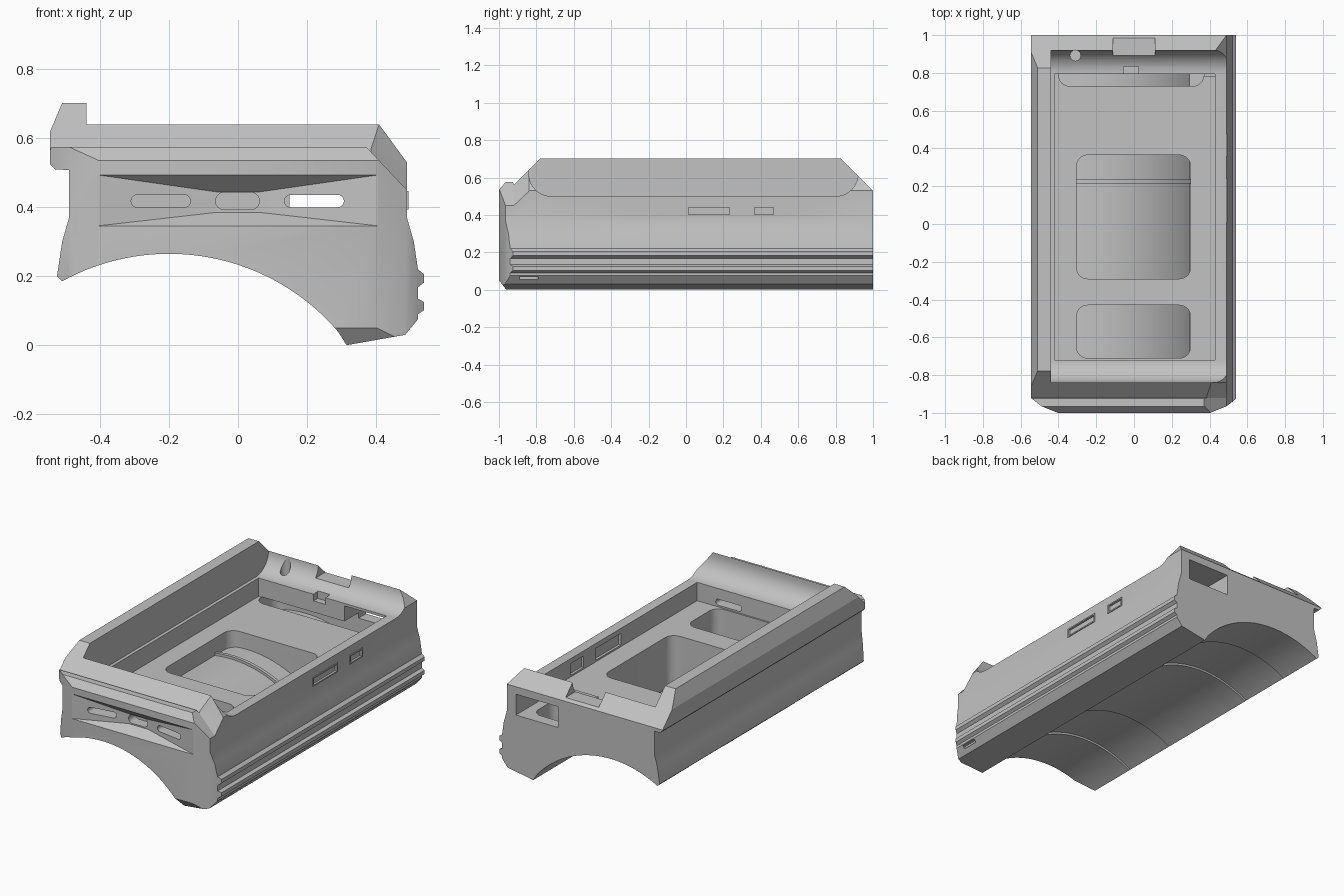
import bpy, bmesh, math
from mathutils import Vector

cube = bpy.data.objects.get("Cube")
if cube:
    bpy.data.objects.remove(cube, do_unlink=True)

gray = bpy.data.materials.new("mid gray")
gray.use_nodes = True
gray.diffuse_color = (0.54, 0.54, 0.54, 1)
gray.node_tree.nodes["Principled BSDF"].inputs["Base Color"].default_value = (0.54, 0.54, 0.54, 1)

# Centre and radius of the hollow underside, and height of the tray floor
CX, CZ, R = -0.2, -0.38, 0.645
FLOOR = 0.39


def finish(name, bm):
    bmesh.ops.recalc_face_normals(bm, faces=bm.faces)
    mesh = bpy.data.meshes.new(name)
    bm.to_mesh(mesh)
    bm.free()
    mesh.materials.append(gray)
    obj = bpy.data.objects.new(name, mesh)
    bpy.context.collection.objects.link(obj)
    return obj


def prism(name, pts, axis, a, b):
    """Extrude a flat outline along an axis from a to b."""
    place = {"x": lambda p, t: (t, p[0], p[1]),
             "y": lambda p, t: (p[0], t, p[1]),
             "z": lambda p, t: (p[0], p[1], t)}[axis]
    bm = bmesh.new()
    face = bm.faces.new([bm.verts.new(place(p, a)) for p in pts])
    geo = bmesh.ops.extrude_face_region(bm, geom=[face])["geom"]
    shift = Vector(place((0, 0), b - a))
    bmesh.ops.translate(bm, vec=shift, verts=[v for v in geo if isinstance(v, bmesh.types.BMVert)])
    return finish(name, bm)


def hull(name, points):
    bm = bmesh.new()
    for p in points:
        bm.verts.new(p)
    bmesh.ops.convex_hull(bm, input=bm.verts)
    return finish(name, bm)


def box(name, x0, x1, y0, y1, z0, z1):
    return prism(name, [(x0, y0), (x1, y0), (x1, y1), (x0, y1)], "z", z0, z1)


def arc(cx, cy, r, start, end, n):
    steps = [math.radians(start + (end - start) * i / n) for i in range(n + 1)]
    return [(cx + r * math.cos(t), cy + r * math.sin(t)) for t in steps]


def rounded(x0, x1, y0, y1, r):
    return (arc(x1 - r, y1 - r, r, 0, 90, 6) + arc(x0 + r, y1 - r, r, 90, 180, 6)
            + arc(x0 + r, y0 + r, r, 180, 270, 6) + arc(x1 - r, y0 + r, r, 270, 360, 6))


def under_arc(x0, x1, r, n=40):
    a0, a1 = (math.degrees(math.acos((x - CX) / r)) for x in (x0, x1))
    return arc(CX, CZ, r, a0, a1, n)


def combine(obj, tool, operation="DIFFERENCE"):
    mod = obj.modifiers.new("bool", "BOOLEAN")
    mod.object, mod.operation, mod.solver = tool, operation, "EXACT"
    bpy.context.view_layer.objects.active = obj
    bpy.ops.object.modifier_apply(modifier=mod.name)
    bpy.data.objects.remove(tool, do_unlink=True)


def smooth(obj):
    bpy.ops.object.select_all(action="DESELECT")
    obj.select_set(True)
    bpy.context.view_layer.objects.active = obj
    bpy.ops.object.shade_smooth_by_angle(angle=math.radians(22))


# Body: lengthwise section with the ribbed side and the tall rail
section = under_arc(0.29, -0.51, R) + [
    (-0.525, 0.2), (-0.51, 0.3), (-0.49, 0.37), (-0.49, 0.508), (-0.53, 0.51), (-0.545, 0.525),
    (-0.545, 0.62), (-0.51, 0.703), (-0.44, 0.703), (-0.44, 0.64), (0.41, 0.64), (0.49, 0.53),
    (0.49, 0.37), (0.51, 0.3), (0.522, 0.22), (0.54, 0.205), (0.54, 0.182), (0.522, 0.168),
    (0.522, 0.135), (0.54, 0.125), (0.54, 0.102), (0.522, 0.09), (0.522, 0.075),
    (0.485, 0.03), (0.315, 0)]
body = prism("body", section, "y", -1, 1)

# Trim to the side outline and to the plan outline
side = [(-1, 0.05), (-1, 0.535), (-0.965, 0.575), (-0.925, 0.575), (-0.92, 0.56), (-0.777, 0.703),
        (-0.77, 0.75), (0.82, 0.75), (0.827, 0.703), (1, 0.53), (1.1, 0.5), (1.1, -0.1), (-0.96, -0.1),
        (-0.96, 0)]
combine(body, prism("side_trim", side, "x", -1, 1), "INTERSECT")
plan = [(-0.4, -1.001), (0.4, -1.001), (0.49, -0.965), (0.56, -0.91), (0.6, 1.1),
        (-0.6, 1.1), (-0.56, -0.91), (-0.49, -0.965)]
combine(body, prism("plan_trim", plan, "z", -0.2, 1), "INTERSECT")

# Sloped front corner beside the lip
low, high = [(0.37, 0.577), (0.5, 0.44), (0.65, 0.75)], [(0.41, 0.642), (0.5, 0.518), (0.65, 0.75)]
combine(body, hull("corner_cut", [(x, y, z) for y, tri in ((-1.1, low), (-0.92, low), (-0.838, high))
                                  for x, z in tri]))

# Upper opening with curved ends, open over the low side wall
tray = (arc(-0.72, 0.62, 0.12, 180, 270, 10) + arc(0.8, 0.62, 0.12, 270, 360, 10)
        + [(0.92, 0.85), (-0.84, 0.85)])
combine(body, prism("tray_cut", tray, "x", -0.44, 0.8))

# Deep well
combine(body, box("well_cut", -0.42, 0.43, -0.72, 0.795, FLOOR, 0.8))

# Floor pockets that follow the curved underside
for x0, x1, y0, y1 in ((-0.305, 0.3, -0.29, 0.365), (-0.305, 0.3, -0.71, -0.43),
                       (-0.4, 0.37, 0.73, 0.93)):
    pocket = prism("pocket_cut", rounded(x0, x1, y0, y1, 0.06), "z", 0.08, FLOOR + 0.002)
    shell = under_arc(0.45, -0.6, R + 0.03) + [(-0.6, -0.4), (0.45, -0.4)]
    combine(pocket, prism("shell", shell, "y", -1.2, 1.2))
    combine(body, pocket)

# Shallow bands recessed into the underside
for y0, y1 in ((-0.65, -0.3), (0.37, 0.71)):
    band = under_arc(0.285, -0.56, R + 0.012) + under_arc(-0.56, 0.285, R - 0.03)
    combine(body, prism("band_cut", band, "y", y0, y1))

# Framed side ports, recessed from outside and from inside
for y0, y1 in ((0.005, 0.24), (0.357, 0.477)):
    combine(body, box("port_frame", 0.46, 0.495, y0, y1, 0.393, 0.447), "UNION")
    combine(body, box("port_cut", 0.482, 0.6, y0 + 0.008, y1 - 0.008, 0.401, 0.439))
    combine(body, box("inner_port_cut", 0.4, 0.445, y0, y1, FLOOR + 0.01, 0.47))

# Tapered front recess
recess = [(x * 0.415, y, z) for x in (-1, 1) for y in (-1.001, -1.05) for z in (0.345, 0.495)]
recess += [(x * 0.065, -0.945, z) for x in (-1, 1) for z in (0.385, 0.445)]
combine(body, hull("recess_cut", recess))

# Three front slots, one of them open into the well
for x0, x1, h, depth in ((-0.31, -0.138, 0.018, -0.88), (-0.065, 0.062, 0.025, -0.88),
                         (0.135, 0.307, 0.018, -0.7)):
    combine(body, prism("slot_cut", rounded(x0, x1, 0.418 - h, 0.418 + h, h * 0.98), "y", -1.1, depth))

# Back window, latch notches, pin hole and small side groove
combine(body, box("window_cut", 0.15, 0.43, 0.78, 1.1, 0.36, 0.485))
combine(body, box("latch_cut", -0.11, 0.11, 0.88, 1.1, 0.545, 0.8))
combine(body, box("catch_cut", -0.055, 0.025, 0.78, 0.835, 0.46, 0.8))
combine(body, prism("pin_cut", arc(-0.31, 0.892, 0.028, 0, 345, 23), "z", 0.44, 0.8))
combine(body, box("groove_cut", 0.5, 0.6, -0.89, -0.79, 0.055, 0.072))
smooth(body)

# Rib across the middle pocket
rib = under_arc(0.3, -0.305, R + 0.045) + under_arc(-0.305, 0.3, R + 0.02)
smooth(prism("pocket_rib", rib, "y", 0.215, 0.235))
